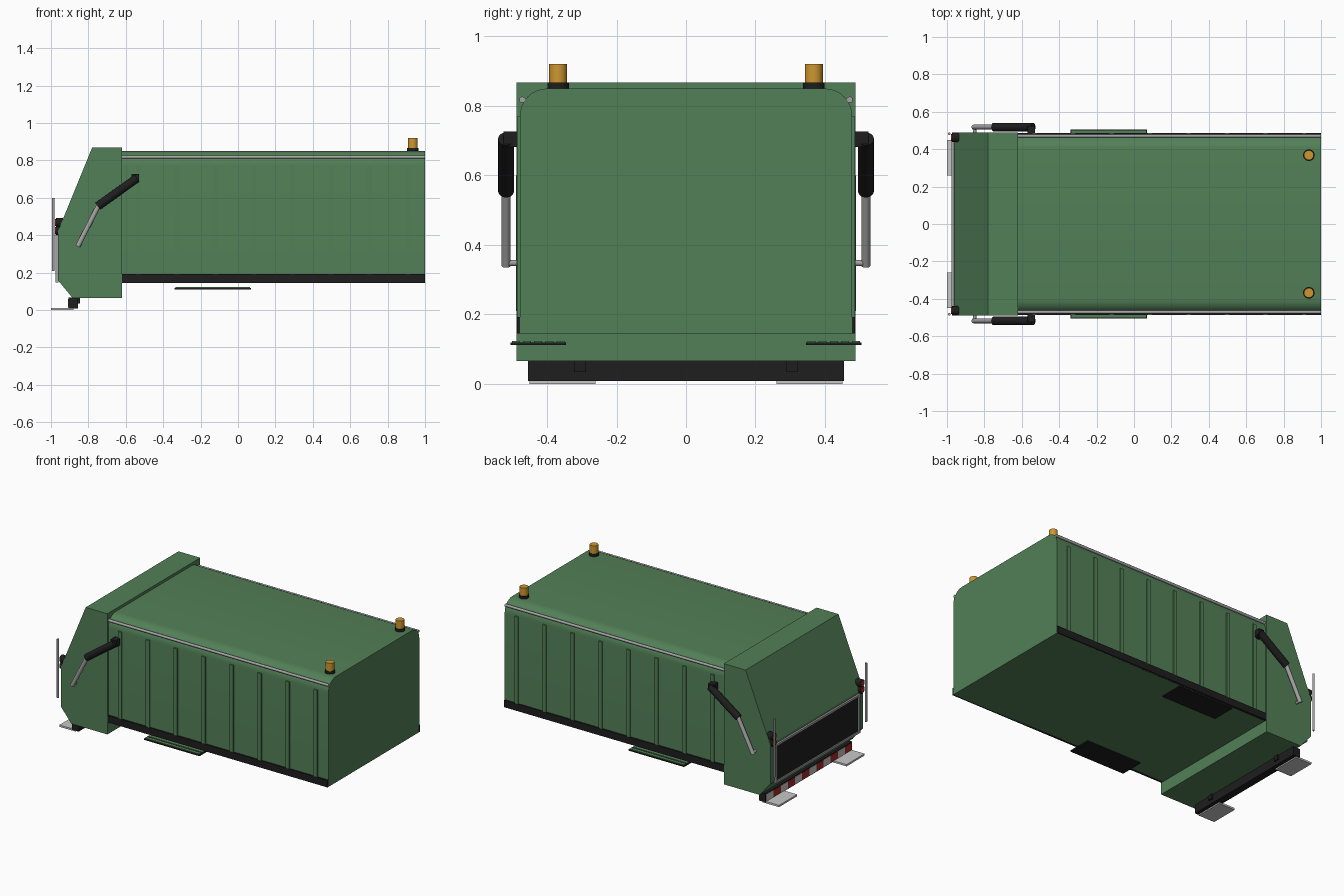
import bpy, bmesh, math
from mathutils import Vector

if "Cube" in bpy.data.objects:
    bpy.data.objects.remove(bpy.data.objects["Cube"])


def mat(name, r, g, b):
    m = bpy.data.materials.new(name)
    m.diffuse_color = (r, g, b, 1)
    m.use_nodes = True
    m.node_tree.nodes["Principled BSDF"].inputs["Base Color"].default_value = m.diffuse_color
    return m


GREEN = mat("green paint", 0.085, 0.215, 0.095)
BLACK = mat("black rubber", 0.013, 0.013, 0.014)
STEEL = mat("steel grey", 0.38, 0.37, 0.38)
WHITE = mat("light grey", 0.58, 0.58, 0.58)
RED = mat("red", 0.38, 0.02, 0.02)
AMBER = mat("amber", 0.62, 0.31, 0.03)


def finish(bm, name, m, smooth=False):
    bmesh.ops.recalc_face_normals(bm, faces=bm.faces)
    me = bpy.data.meshes.new(name)
    bm.to_mesh(me)
    bm.free()
    ob = bpy.data.objects.new(name, me)
    bpy.context.collection.objects.link(ob)
    me.materials.append(m)
    if smooth:
        bpy.ops.object.select_all(action='DESELECT')
        bpy.context.view_layer.objects.active = ob
        ob.select_set(True)
        bpy.ops.object.shade_smooth_by_angle(angle=math.radians(35))
    return ob


def box(name, x, y, z, m):
    """Box from (min, max) ranges."""
    bm = bmesh.new()
    bmesh.ops.create_cube(bm, size=1)
    for v in bm.verts:
        v.co = [r[0] + (c + 0.5) * (r[1] - r[0]) for c, r in zip(v.co, (x, y, z))]
    return finish(bm, name, m)


def prism(name, pts, offset, m, smooth=False):
    """Extrude a closed outline of 3D points along offset."""
    bm = bmesh.new()
    f = bm.faces.new([bm.verts.new(p) for p in pts])
    g = bmesh.ops.extrude_face_region(bm, geom=[f])
    for v in g["geom"]:
        if isinstance(v, bmesh.types.BMVert):
            v.co += Vector(offset)
    return finish(bm, name, m, smooth)


def rod(name, a, b, r, m, sides=20):
    """Cylinder between two points."""
    a, b = Vector(a), Vector(b)
    bm = bmesh.new()
    bmesh.ops.create_cone(bm, cap_ends=True, segments=sides, radius1=r, radius2=r, depth=(b - a).length)
    q = (b - a).to_track_quat('Z', 'Y')
    for v in bm.verts:
        v.co = q @ v.co + (a + b) / 2
    return finish(bm, name, m, True)


# Main container with rounded top edges
W, R = 0.478, 0.078
outline = [(-0.63, -W, 0.145), (-0.63, W, 0.145)]
for s in (1, -1):
    arc = [math.pi / 2 * i / 8 for i in range(9)]
    for t in (arc if s > 0 else reversed(arc)):
        outline.append((-0.63, s * (W - R + R * math.cos(t)), 0.85 - R + R * math.sin(t)))
prism("container_body", outline, (1.63, 0, 0), GREEN, True)

# Rear tailgate
gate = [(-0.62, 0.065), (-0.62, 0.868), (-0.78, 0.868), (-0.963, 0.42), (-0.963, 0.16), (-0.885, 0.065)]
prism("tailgate", [(x, -0.488, z) for x, z in gate], (0, 0.976, 0), GREEN)

# Loading opening with frame
box("hopper_panel", (-0.967, -0.96), (-0.43, 0.43), (0.16, 0.39), BLACK)
for n, z in (("top", 0.392), ("bottom", 0.148)):
    box("hopper_frame_" + n, (-0.975, -0.96), (-0.445, 0.445), (z, z + 0.014), STEEL)

# Rear bumper with warning stripes
box("rear_bumper", (-0.905, -0.855), (-0.455, 0.455), (0.008, 0.066), BLACK)
N = 12
for i in range(N):
    y = -0.45 + 0.9 * i / N
    box("warning_stripe", (-0.908, -0.904), (y, y + 0.9 / N), (0.014, 0.06), (RED, WHITE)[i % 2])

# Parts repeated on both sides
for s in (-1, 1):
    def yr(a, b):
        return tuple(sorted((s * a, s * b)))

    for i in range(8):
        x = -0.532 + 0.206 * i
        box("side_rib", (x - 0.013, x + 0.013), yr(0.47, 0.486), (0.19, 0.77), GREEN)
    box("lower_rail", (-0.62, 1), yr(0.47, 0.487), (0.145, 0.192), BLACK)
    rod("upper_rail", (-0.62, s * 0.471, 0.818), (1, s * 0.471, 0.818), 0.009, STEEL, 12)

    # side step with tread bars
    box("side_step", (-0.34, 0.07), yr(0.345, 0.505), (0.111, 0.119), BLACK)
    for i in range(5):
        y = 0.35 + 0.032 * i
        box("step_tread", (-0.335, 0.065), yr(y, y + 0.023), (0.118, 0.123), GREEN)

    # tailgate lifting cylinder
    box("cylinder_mount", (-0.57, -0.53), yr(0.475, 0.525), (0.682, 0.726), BLACK)
    rod("lift_cylinder", (-0.54, s * 0.518, 0.705), (-0.75, s * 0.518, 0.555), 0.023, BLACK)
    rod("lift_piston", (-0.742, s * 0.518, 0.565), (-0.857, s * 0.518, 0.34), 0.013, STEEL)
    rod("piston_pin", (-0.852, s * 0.48, 0.348), (-0.852, s * 0.525, 0.348), 0.009, STEEL)

    # roof beacon
    rod("beacon_base", (0.935, s * 0.368, 0.845), (0.935, s * 0.368, 0.867), 0.031, BLACK, 24)
    rod("beacon_lamp", (0.935, s * 0.368, 0.865), (0.935, s * 0.368, 0.92), 0.026, AMBER, 24)

    # hopper frame side, tail lamps and grab handle
    box("hopper_frame_side", (-0.975, -0.96), yr(0.43, 0.445), (0.148, 0.406), STEEL)
    for z in (0.425, 0.467):
        rod("tail_lamp_housing", (-0.935, s * 0.463, z), (-0.974, s * 0.463, z), 0.025, BLACK)
        rod("tail_lamp_lens", (-0.97, s * 0.463, z), (-0.978, s * 0.463, z), 0.019, RED)
    rod("grab_handle", (-0.988, s * 0.483, 0.21), (-0.988, s * 0.483, 0.6), 0.007, STEEL, 12)

    # rear foot plate and bumper bracket
    box("foot_plate", (-1, -0.88), yr(0.26, 0.45), (0, 0.012), WHITE)
    box("bumper_bracket", (-0.86, -0.845), yr(0.288, 0.322), (0.034, 0.068), BLACK)
